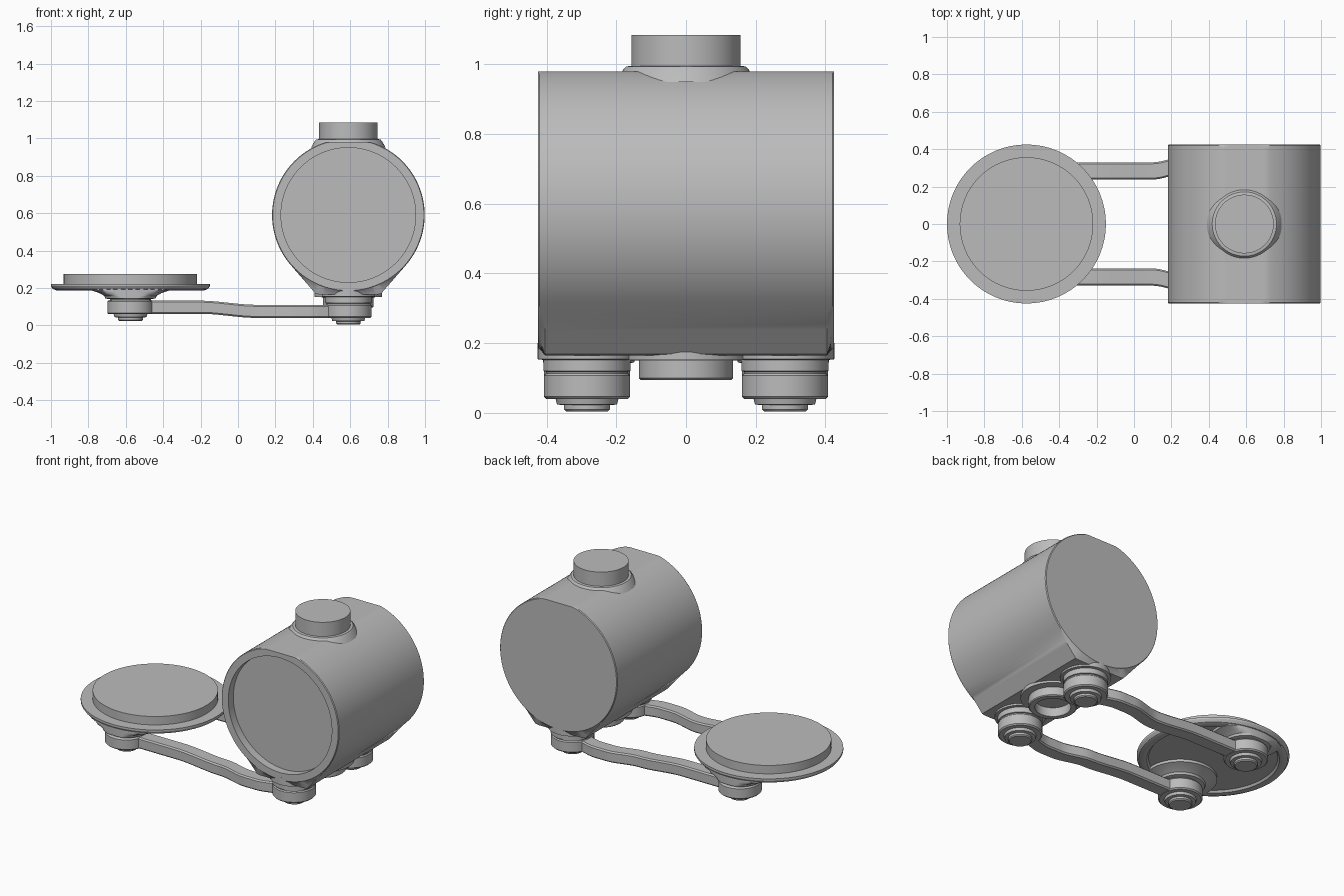
import bpy, bmesh
from math import sin, cos, tau, radians, pi, hypot

cube = bpy.data.objects.get("Cube")
if cube:
    bpy.data.objects.remove(cube)

grey = bpy.data.materials.new("plain_grey")
grey.use_nodes = True
grey.diffuse_color = (0.5, 0.5, 0.5, 1)
grey.node_tree.nodes["Principled BSDF"].inputs["Base Color"].default_value = (0.5, 0.5, 0.5, 1)

BODY_X, BODY_Z, R = 0.59, 0.59, 0.408
DISC_X = -0.575
PIVOT_Y = 0.284


def finish(name, bm):
    """Turn a bmesh into a smooth-shaded object with sharp edges kept."""
    bmesh.ops.recalc_face_normals(bm, faces=bm.faces)
    mesh = bpy.data.meshes.new(name)
    bm.to_mesh(mesh)
    bm.free()
    obj = bpy.data.objects.new(name, mesh)
    bpy.context.collection.objects.link(obj)
    mesh.materials.append(grey)
    bpy.ops.object.select_all(action='DESELECT')
    obj.select_set(True)
    bpy.context.view_layer.objects.active = obj
    bpy.ops.object.shade_smooth_by_angle(angle=radians(30))
    return obj


def loft(name, rings):
    """Skin a list of equal-length point rings and cap both ends."""
    bm = bmesh.new()
    loops = [[bm.verts.new(p) for p in ring] for ring in rings]
    n = len(loops[0])
    for a, b in zip(loops, loops[1:]):
        for i in range(n):
            j = (i + 1) % n
            bm.faces.new((a[i], a[j], b[j], b[i]))
    bm.faces.new(loops[0])
    bm.faces.new(loops[-1])
    return finish(name, bm)


def lathe(name, x, y, profile, n=64):
    """Turn a (radius, height) profile about a vertical axis."""
    return loft(name, [[(x + r * cos(tau * i / n), y + r * sin(tau * i / n), z)
                        for i in range(n)] for r, z in profile])


# Housing: round barrel with a flat top, a saddle underneath and a recessed mouth
def barrel_ring(y, radius, saddle=False, n=128):
    ring = []
    for i in range(n):
        a = tau * i / n
        r = radius
        if saddle and sin(a) < 0:
            down = abs(a - 1.5 * pi)            # angle away from straight down
            if down < radians(22):
                r = 0.425 / cos(down)
            elif down < radians(49):
                r = max(R, R / cos(radians(49) - down))
        ring.append((BODY_X + r * cos(a), y, min(BODY_Z + r * sin(a), 0.98)))
    return ring


loft("housing", [barrel_ring(-0.375, 0.36), barrel_ring(-0.425, 0.36),
                 barrel_ring(-0.425, R - 0.004), barrel_ring(-0.42, R),
                 barrel_ring(-0.405, R, True), barrel_ring(0.405, R, True),
                 barrel_ring(0.42, R), barrel_ring(0.425, R - 0.004)])

# Top neck with its collar, and the open ring below
lathe("top_neck", BODY_X, 0, [(0.2, 0.95), (0.18, 0.985), (0.172, 0.994),
                              (0.157, 0.996), (0.157, 1.085)])
lathe("lower_ring", BODY_X, 0, [(0.18, 0.18), (0.18, 0.152), (0.135, 0.15), (0.135, 0.1),
                                (0.13, 0.095), (0.1, 0.095), (0.1, 0.15)])

# Round plate with a raised pad and a hollow underside
lathe("plate", DISC_X, 0, [(0.36, 0.202), (0.37, 0.19), (0.395, 0.187), (0.415, 0.195),
                           (0.425, 0.21), (0.425, 0.222), (0.357, 0.222), (0.357, 0.275)])


# Link arm: a bar that dips in height and bows outward under the housing
def link(name, side):
    def smooth(t):
        t = max(0, min(1, t))
        return t * t * (3 - 2 * t)
    rings = []
    steps = 60
    for i in range(steps + 1):
        x = DISC_X + (BODY_X - DISC_X) * i / steps
        z = 0.062 - 0.022 * smooth((x + 0.2) / 0.3)
        bow = 0.04 * smooth((x - 0.1) / 0.2) * smooth((0.56 - x) / 0.18)
        y = side * (PIVOT_Y + bow)
        w, h, b = 0.046, 0.07, 0.008
        rings.append([(x, y + dy, z + dz) for dy, dz in (
            (-w, b), (b - w, 0), (w - b, 0), (w, b),
            (w, h - b), (w - b, h), (b - w, h), (-w, h - b))])
    loft(name, rings)


# Hub at each end of a link: stepped cap, eye and spacer
def hub(name, x, y, z, spacer):
    lathe(name, x, y, [(0.06, z - 0.036), (0.066, z - 0.03), (0.066, z - 0.018),
                       (0.086, z - 0.016), (0.09, z), (0.117, z), (0.124, z + 0.007),
                       (0.124, z + 0.067), (0.118, z + 0.073)] + spacer, 48)


for label, side in (("front", -1), ("back", 1)):
    y = side * PIVOT_Y
    link(label + "_link", side)
    hub(label + "_housing_hub", BODY_X, y, 0.04,
        [(0.118, 0.118), (0.125, 0.12), (0.125, 0.152), (0.142, 0.154), (0.142, 0.2)])
    hub(label + "_plate_hub", DISC_X, y, 0.06, [(0.11, 0.135), (0.11, 0.21)])
    # Flared mount, trimmed to stay inside the plate rim
    mount = lathe(label + "_plate_mount", DISC_X, y,
                  [(0.115, 0.14), (0.135, 0.145), (0.14, 0.158), (0.165, 0.172),
                   (0.205, 0.186), (0.205, 0.21)])
    for v in mount.data.vertices:
        dx = v.co.x - DISC_X
        scale = min(1, 0.41 / max(hypot(dx, v.co.y), 0.001))
        v.co.x = DISC_X + dx * scale
        v.co.y *= scale
